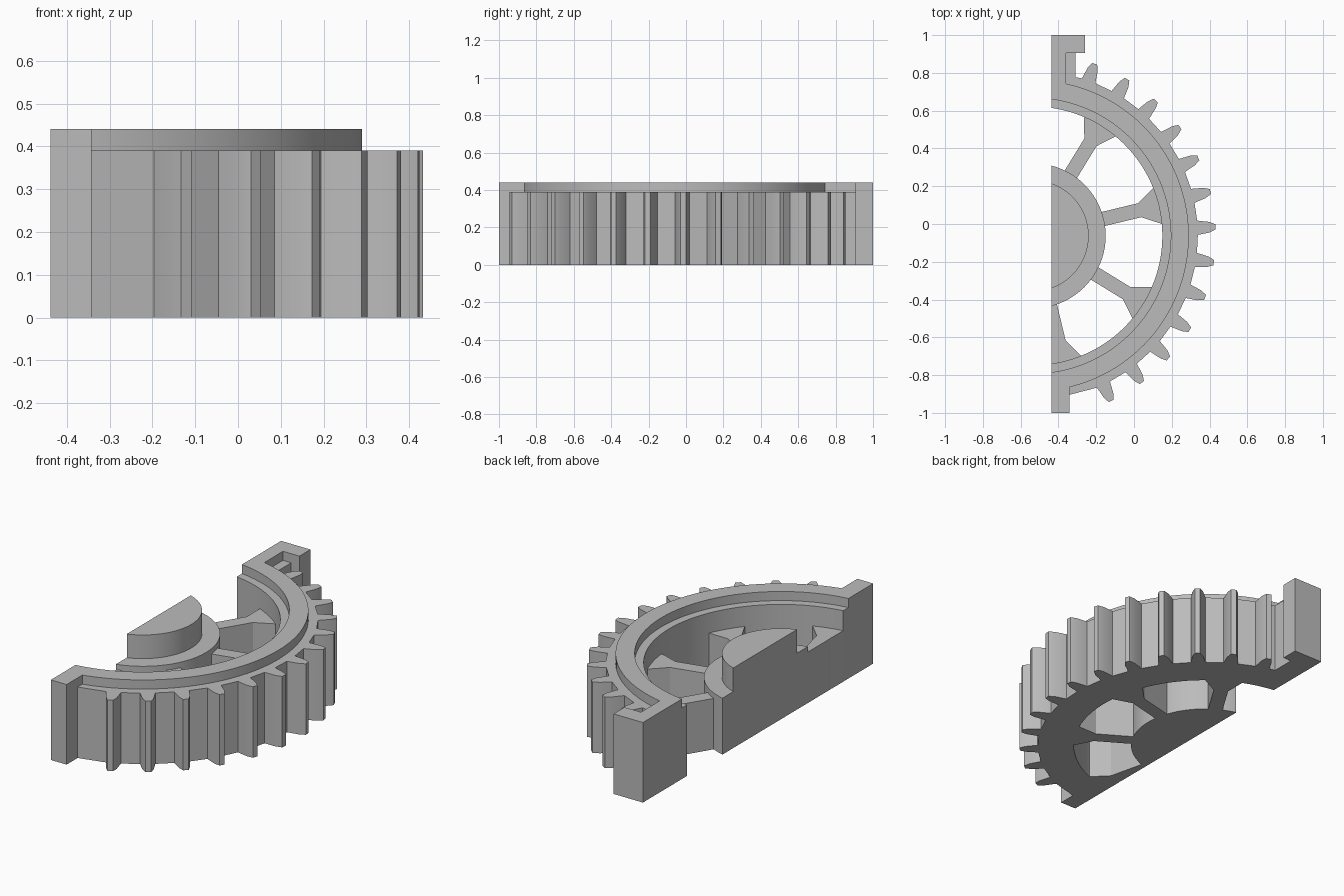
import bpy, bmesh, math

if "Cube" in bpy.data.objects:
    bpy.data.objects.remove(bpy.data.objects["Cube"])

CX, CY = -0.534, -0.0625      # gear axis
CUT = -0.438                  # plane where the wheel is halved
TOP, DECK = 0.44, 0.39        # full height and toothed height

grey = bpy.data.materials.new("plain grey")
grey.use_nodes = True
colour = (0.5, 0.5, 0.5, 1)
grey.diffuse_color = colour
grey.node_tree.nodes["Principled BSDF"].inputs["Base Color"].default_value = colour


def polar(r, angle):
    return (CX + r * math.cos(angle), CY + r * math.sin(angle))


def arc(r, steps=64):
    """Points on a circle from the upper to the lower end of the cut plane."""
    limit = math.acos((CUT - CX) / r)
    return [polar(r, limit - 2 * limit * i / steps) for i in range(steps + 1)]


def prism(name, outline, z0, z1):
    """Extrude an outline upwards and trim it at the cut plane."""
    bm = bmesh.new()
    base = bm.faces.new([bm.verts.new((x, y, z0)) for x, y in outline])
    up = bmesh.ops.extrude_face_region(bm, geom=[base])["geom"]
    for v in up:
        if isinstance(v, bmesh.types.BMVert):
            v.co.z = z1
    if min(x for x, y in outline) < CUT - 0.001:
        geom = bm.verts[:] + bm.edges[:] + bm.faces[:]
        bmesh.ops.bisect_plane(bm, geom=geom, plane_co=(CUT, 0, 0),
                               plane_no=(1, 0, 0), clear_inner=True)
        bmesh.ops.holes_fill(bm, edges=[e for e in bm.edges if e.is_boundary])
    bmesh.ops.recalc_face_normals(bm, faces=bm.faces)
    mesh = bpy.data.meshes.new(name)
    bm.to_mesh(mesh)
    bm.free()
    mesh.materials.append(grey)
    ob = bpy.data.objects.new(name, mesh)
    bpy.context.collection.objects.link(ob)
    bpy.ops.object.select_all(action='DESELECT')
    ob.select_set(True)
    bpy.context.view_layer.objects.active = ob
    bpy.ops.object.shade_smooth_by_angle(angle=math.radians(20))
    return ob


def box(name, x0, x1, y0, y1, z0, z1):
    prism(name, [(x0, y0), (x1, y0), (x1, y1), (x0, y1)], z0, z1)


# Toothed rim: 32 teeth per full turn, 13 of them present
root = 0.872
tooth = [(root, 0.038), (0.935, 0.028), (0.967, 0.014)]
tooth += [(r, -w) for r, w in reversed(tooth)]
root_arc = arc(root)
outline = [root_arc[0]]
for k in range(6, -7, -1):
    a = math.radians(2.8 + k * 360 / 32)
    outline += [polar(r, a + w / r) for r, w in tooth]
outline.append(root_arc[-1])
prism("toothed_rim", outline + arc(0.684)[::-1], 0, DECK)

# Raised band on the rim
prism("raised_band", arc(0.824) + arc(0.729)[::-1], DECK, TOP)

# Stepped hub
prism("hub_base", arc(0.384), 0, 0.31)
prism("hub_boss", arc(0.294), 0.31, TOP)

# Spokes flaring into the rim
half = [(0.365, 0.038), (0.58, 0.038), (0.676, 0.097), (0.70, 0.097)]
spoke = half + [(r, -w) for r, w in reversed(half)]
for i in range(4):
    a = math.radians(58.5 - 45 * i)
    c, s = math.cos(a), math.sin(a)
    prism(f"spoke_{i + 1}",
          [(CX + r * c - w * s, CY + r * s + w * c) for r, w in spoke], 0, 0.28)

# End blocks on the cut side
box("front_block", CUT, -0.342, -1, -0.80, 0, TOP)
box("back_bar", CUT, -0.26, 0.905, 1, 0, TOP)
box("back_block", CUT, -0.31, 0.74, 0.905, 0, DECK)
box("back_ridge", CUT, -0.36, 0.70, 0.905, DECK, TOP)
